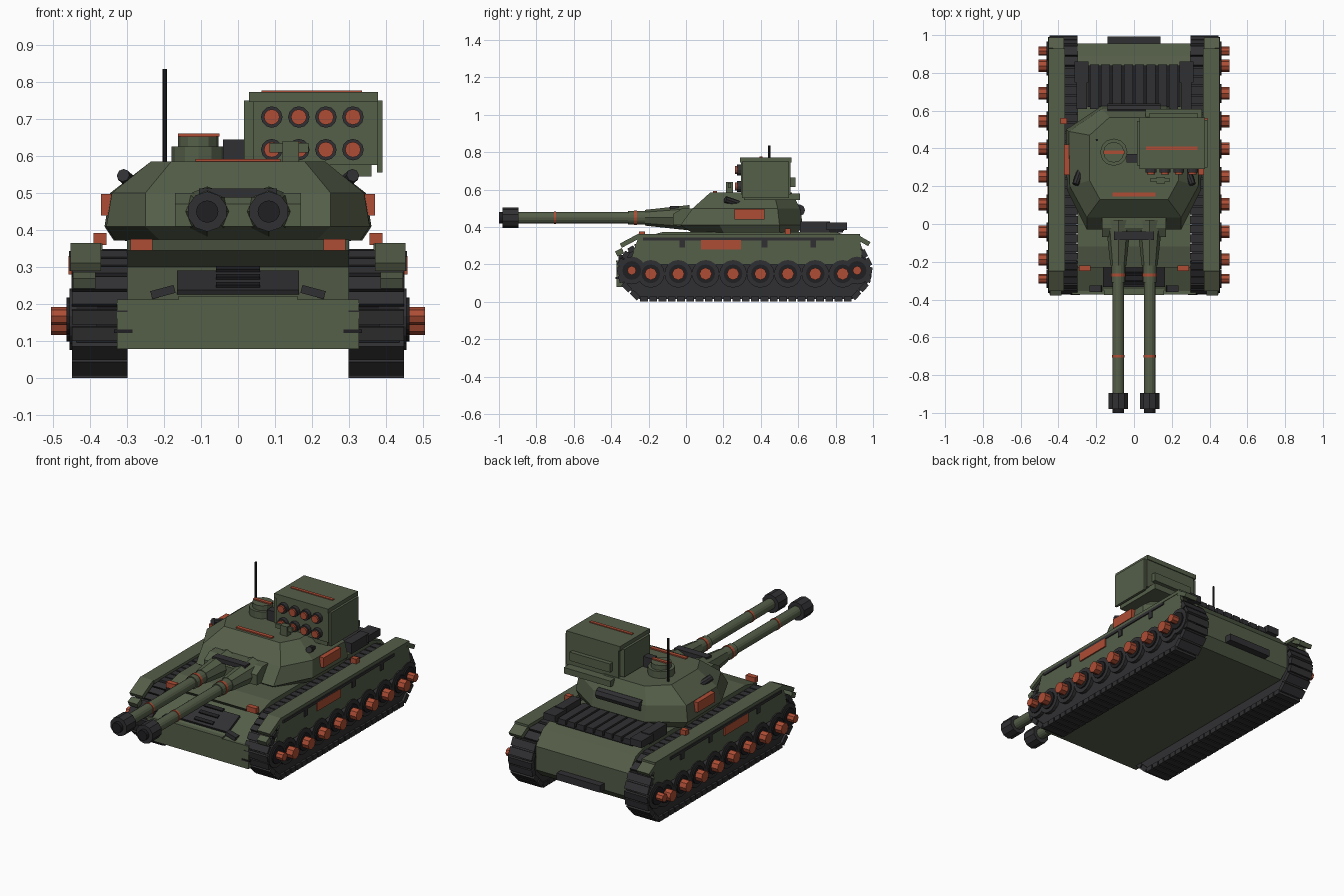
import bpy, bmesh, math
from mathutils import Matrix, Vector

if "Cube" in bpy.data.objects:
    bpy.data.objects.remove(bpy.data.objects["Cube"])


def material(name, rgb):
    m = bpy.data.materials.new(name)
    m.use_nodes = True
    m.diffuse_color = (*rgb, 1)
    m.node_tree.nodes["Principled BSDF"].inputs["Base Color"].default_value = (*rgb, 1)
    return m


GREEN = material("olive green", (0.09, 0.112, 0.066))
DARK = material("charcoal", (0.03, 0.03, 0.033))
BLACK = material("near black", (0.014, 0.014, 0.016))
ORANGE = material("rust orange", (0.42, 0.075, 0.035))
SIDES = (("left", 1), ("right", -1))


def finish(name, bm, mat, matrix=None):
    if matrix:
        bm.transform(matrix)
    bmesh.ops.recalc_face_normals(bm, faces=bm.faces)
    me = bpy.data.meshes.new(name)
    bm.to_mesh(me)
    bm.free()
    me.materials.append(mat)
    ob = bpy.data.objects.new(name, me)
    bpy.context.collection.objects.link(ob)
    return ob


def box(name, x, y, z, mat, tilt=0, turn=0):
    """Box from (min, max) ranges; tilt about x and turn about y, in degrees."""
    bm = bmesh.new()
    bmesh.ops.create_cube(bm, size=1)
    ranges = (x, y, z)
    bm.transform(Matrix.Diagonal([abs(b - a) for a, b in ranges] + [1]))
    centre = Vector([(a + b) / 2 for a, b in ranges])
    rot = Matrix.Rotation(math.radians(turn), 4, "Y") @ Matrix.Rotation(math.radians(tilt), 4, "X")
    return finish(name, bm, mat, Matrix.Translation(centre) @ rot)


def rod(name, start, end, r, mat, r2=None, sides=12):
    a, b = Vector(start), Vector(end)
    bm = bmesh.new()
    bmesh.ops.create_cone(bm, cap_ends=True, segments=sides, radius1=r,
                          radius2=r if r2 is None else r2, depth=(b - a).length)
    rot = (b - a).to_track_quat("Z", "Y").to_matrix().to_4x4()
    return finish(name, bm, mat, Matrix.Translation((a + b) / 2) @ rot)


def loft(name, rings, mat):
    bm = bmesh.new()
    loops = [[bm.verts.new(p) for p in ring] for ring in rings]
    n = len(loops[0])
    for lo, hi in zip(loops, loops[1:]):
        for i in range(n):
            bm.faces.new((lo[i], lo[(i + 1) % n], hi[(i + 1) % n], hi[i]))
    bm.faces.new(loops[0][::-1])
    bm.faces.new(loops[-1])
    return finish(name, bm, mat)


def prism(name, x, profile, mat):
    return loft(name, [[(v, y, z) for y, z in profile] for v in x], mat)


# Hull
prism("hull", (-0.30, 0.30), [(-0.36, 0.08), (-0.36, 0.21), (-0.17, 0.30), (-0.23, 0.345),
      (-0.12, 0.375), (0.80, 0.375), (0.89, 0.345), (0.955, 0.27), (0.95, 0.13), (0.90, 0.08)], GREEN)
box("bow_plate", (-0.327, 0.327), (-0.372, -0.33), (0.08, 0.213), GREEN)
box("rear_bumper", (-0.14, 0.14), (0.94, 0.992), (0.13, 0.17), DARK)
box("bow_vent", (-0.165, 0.165), (-0.335, -0.21), (0.248, 0.266), DARK, tilt=25)
for i in range(3):
    y, z = -0.32 + i * 0.045, 0.245 + i * 0.021
    box(f"bow_vent_slat_{i}", (-0.06, 0.06), (y, y + 0.02), (z, z + 0.012), BLACK, tilt=25)
box("bow_bar", (-0.16, 0.16), (-0.375, -0.345), (0.213, 0.222), GREEN)

# Rear engine deck
box("engine_grille", (-0.245, 0.245), (0.62, 0.84), (0.37, 0.385), BLACK)
for i in range(8):
    x = -0.21 + i * 0.06
    box(f"grille_slat_{i}", (x - 0.024, x + 0.024), (0.61, 0.845), (0.38, 0.408), DARK)

# Running gear: belts, links, wheels, fenders and skirts
BELT = [(-0.25, 0.015), (-0.34, 0.10), (-0.36, 0.19), (-0.31, 0.27), (-0.20, 0.335),
        (0.83, 0.335), (0.94, 0.28), (0.985, 0.19), (0.97, 0.10), (0.89, 0.015)]
WHEELS = [(-0.29, 0.168), (0.915, 0.168)] + [(-0.188 + i * 0.1465, 0.15) for i in range(8)]
for side, s in SIDES:
    def span(a, b):
        return (s * a, s * b)

    prism(f"{side}_track_belt", span(0.305, 0.435), BELT, DARK)
    k = 0
    for (y0, z0), (y1, z1) in zip(BELT, BELT[1:] + BELT[:1]):
        length = math.hypot(y1 - y0, z1 - z0)
        angle = math.degrees(math.atan2(z1 - z0, y1 - y0))
        count = max(1, round(length / 0.05))
        for j in range(count):
            t = (j + 0.5) / count
            y, z = y0 + (y1 - y0) * t, z0 + (z1 - z0) * t
            half = length / count * 0.42
            box(f"{side}_track_link_{k}", span(0.298, 0.448), (y - half, y + half),
                (z - 0.014, z + 0.014), DARK, tilt=angle)
            k += 1
    for i, (y, z) in enumerate(WHEELS):
        rod(f"{side}_wheel_{i}", (s * 0.38, y, z), (s * 0.455, y, z), 0.074, DARK, sides=16)
        rod(f"{side}_wheel_rim_{i}", (s * 0.455, y, z), (s * 0.463, y, z), 0.05, BLACK, sides=16)
        rod(f"{side}_wheel_hub_{i}", (s * 0.45, y, z), (s * 0.505, y, z),
            0.024 if i < 2 else 0.033, ORANGE, sides=8)
    prism(f"{side}_skirt", span(0.43, 0.449), [(-0.29, 0.24), (-0.25, 0.36), (0.93, 0.36),
          (0.94, 0.24), (0.88, 0.20), (-0.23, 0.20)], GREEN)
    box(f"{side}_fender", span(0.365, 0.452), (-0.25, 0.93), (0.345, 0.364), GREEN)
    box(f"{side}_front_flap", span(0.37, 0.452), (-0.355, -0.24), (0.315, 0.34), GREEN, tilt=28)
    box(f"{side}_rear_flap", span(0.37, 0.452), (0.91, 0.985), (0.315, 0.34), GREEN, tilt=-30)
    box(f"{side}_mudguard", span(0.385, 0.445), (-0.375, -0.335), (0.25, 0.28), GREEN, tilt=25)
    box(f"{side}_skirt_rail", span(0.445, 0.456), (-0.23, 0.79), (0.328, 0.344), DARK)
    for y in (-0.02, 0.42, 0.68):
        box(f"{side}_skirt_bracket_{y}", span(0.445, 0.455), (y - 0.015, y + 0.015), (0.29, 0.34), DARK)
    box(f"{side}_skirt_panel", span(0.447, 0.457), (0.08, 0.295), (0.28, 0.33), ORANGE)

    # Hull fittings
    box(f"{side}_headlamp", span(0.23, 0.29), (-0.25, -0.22), (0.345, 0.376), ORANGE)
    box(f"{side}_rear_lamp", span(0.355, 0.39), (0.53, 0.56), (0.36, 0.392), ORANGE)
    box(f"{side}_tow_hook", span(0.17, 0.235), (-0.36, -0.325), (0.222, 0.244), DARK, turn=s * 15)
    box(f"{side}_bow_pin", span(0.285, 0.335), (-0.376, -0.36), (0.123, 0.132), BLACK)
    box(f"{side}_exhaust", span(0.25, 0.305), (0.61, 0.77), (0.37, 0.43), DARK)
    box(f"{side}_exhaust_pipe", span(0.24, 0.315), (0.75, 0.86), (0.385, 0.425), DARK)

    # Turret side fittings
    box(f"{side}_turret_panel", span(0.335, 0.37), (0.26, 0.42), (0.44, 0.498), ORANGE)
    rod(f"{side}_smoke_tube", (s * 0.285, 0.28, 0.525), (s * 0.31, 0.21, 0.548), 0.018, DARK, sides=8)

    # Twin guns
    def gun(part, y0, y1, r, mat, r2=None, sides=16):
        rod(f"{side}_{part}", (s * 0.083, y0, 0.45), (s * 0.083, y1, 0.45), r, mat, r2, sides)

    gun("gun_barrel", 0.0, -0.93, 0.031, GREEN)
    gun("gun_sleeve", 0.0, -0.31, 0.037, GREEN)
    gun("gun_collar", 0.02, -0.22, 0.068, GREEN, 0.042, 8)
    gun("gun_ring_rear", -0.262, -0.278, 0.040, ORANGE)
    gun("gun_ring_front", -0.694, -0.706, 0.034, ORANGE)
    gun("muzzle_brake", -0.895, -0.98, 0.054, DARK, sides=10)
    gun("muzzle_tip", -0.97, -1.0, 0.03, BLACK)


# Turret shell: stacked mirrored outlines
def outline(z, half):
    return [(x, y, z) for x, y in half] + [(-x, y, z) for x, y in reversed(half)]


loft("turret", [
    outline(0.372, [(0.21, 0.03), (0.33, 0.20), (0.335, 0.50), (0.16, 0.60)]),
    outline(0.41, [(0.25, -0.03), (0.355, 0.18), (0.36, 0.50), (0.17, 0.625)]),
    outline(0.50, [(0.25, 0.035), (0.34, 0.20), (0.345, 0.49), (0.17, 0.61)]),
    outline(0.585, [(0.18, 0.13), (0.235, 0.23), (0.235, 0.47), (0.13, 0.565)])], GREEN)
prism("mantlet", (-0.17, 0.17), [(-0.07, 0.41), (-0.07, 0.47), (-0.02, 0.50), (0.08, 0.50),
      (0.08, 0.41)], GREEN)
box("mantlet_cover", (-0.105, 0.105), (-0.085, -0.04), (0.488, 0.512), DARK)
box("turret_front_stripe", (-0.115, 0.115), (0.145, 0.167), (0.58, 0.592), ORANGE)
rod("rear_roll", (-0.14, 0.605, 0.49), (0.14, 0.605, 0.49), 0.032, DARK, sides=8)

# Hatch, sight and antenna
rod("cupola", (-0.107, 0.38, 0.58), (-0.107, 0.38, 0.625), 0.072, GREEN, sides=12)
rod("cupola_lid", (-0.107, 0.38, 0.625), (-0.107, 0.38, 0.653), 0.055, GREEN, sides=12)
box("cupola_stripe", (-0.162, -0.05), (0.37, 0.39), (0.652, 0.66), ORANGE)
box("launcher_bracket", (-0.04, 0.03), (0.325, 0.37), (0.58, 0.645), DARK)
rod("antenna", (-0.197, 0.445, 0.57), (-0.197, 0.445, 0.835), 0.006, BLACK, sides=8)
box("sight", (0.12, 0.165), (0.215, 0.25), (0.58, 0.64), GREEN)
box("sight_arms", (0.085, 0.19), (0.225, 0.24), (0.61, 0.635), GREEN)

# Rocket launcher
box("launcher_base", (0.06, 0.36), (0.31, 0.61), (0.545, 0.58), GREEN)
box("launcher_box", (0.042, 0.377), (0.295, 0.56), (0.575, 0.75), GREEN)
box("launcher_roof", (0.03, 0.377), (0.29, 0.565), (0.745, 0.772), GREEN)
box("launcher_inner_cheek", (0.016, 0.045), (0.31, 0.545), (0.59, 0.75), GREEN)
box("launcher_outer_cheek", (0.375, 0.39), (0.30, 0.55), (0.555, 0.75), GREEN)
box("launcher_rear_handle", (0.08, 0.34), (0.555, 0.585), (0.615, 0.665), GREEN)
box("launcher_stripe", (0.063, 0.335), (0.392, 0.41), (0.768, 0.777), ORANGE)
for row, z in enumerate((0.617, 0.705)):
    for col in range(4):
        x = 0.091 + col * 0.073
        rod(f"rocket_tube_{row}_{col}", (x, 0.30, z), (x, 0.272, z), 0.029, DARK, sides=12)
        rod(f"rocket_tip_{row}_{col}", (x, 0.28, z), (x, 0.262, z), 0.021, ORANGE, sides=12)
